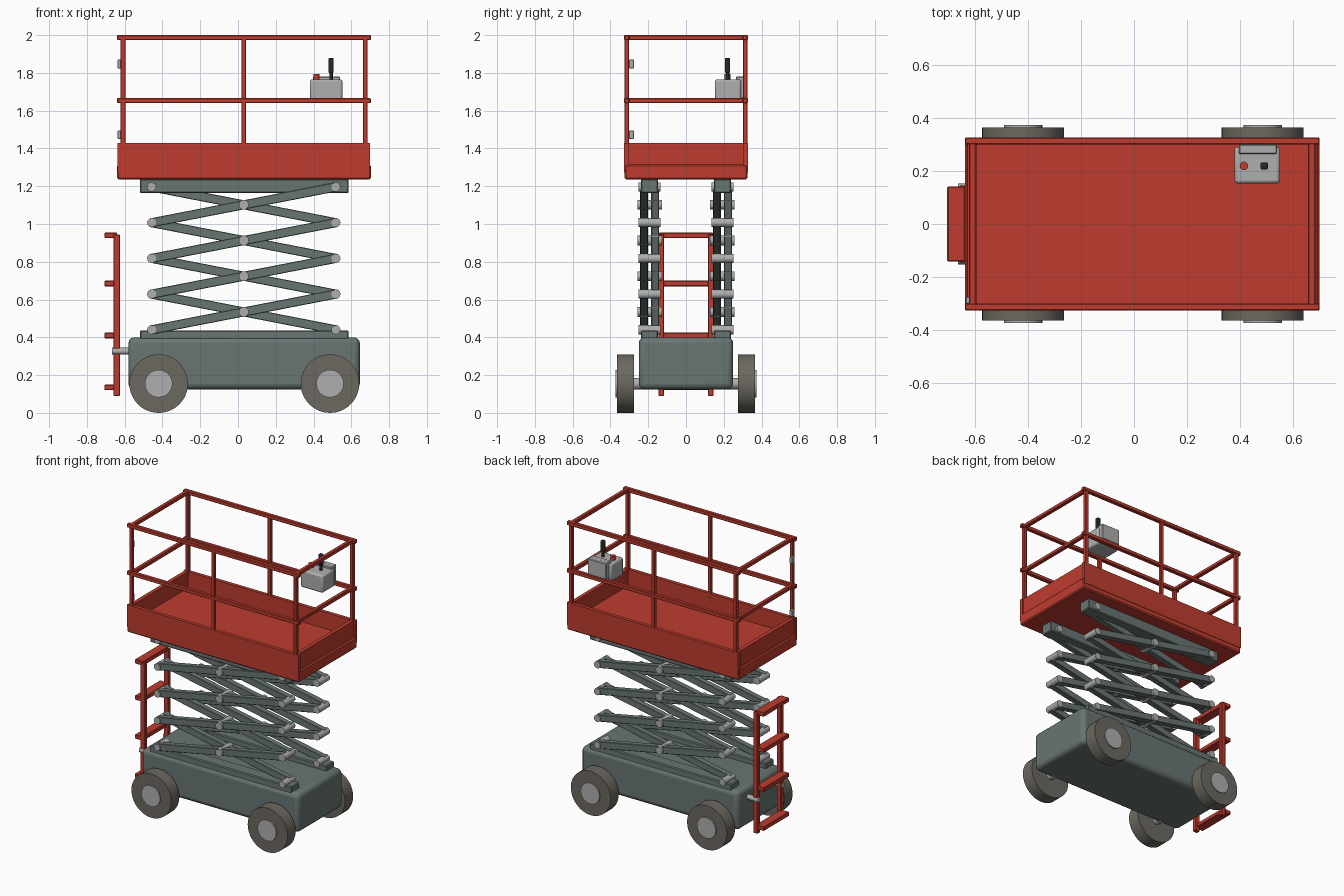
import bpy, math
from mathutils import Vector

if "Cube" in bpy.data.objects:
    bpy.data.objects.remove(bpy.data.objects["Cube"])


def mat(name, r, g, b):
    m = bpy.data.materials.new(name)
    m.diffuse_color = (r, g, b, 1)
    m.use_nodes = True
    m.node_tree.nodes["Principled BSDF"].inputs["Base Color"].default_value = m.diffuse_color
    return m


RED = mat("red_paint", 0.52, 0.045, 0.028)
STEEL = mat("grey_green_steel", 0.14, 0.18, 0.17)
SILVER = mat("bright_metal", 0.42, 0.43, 0.42)
TYRE = mat("tyre_rubber", 0.15, 0.14, 0.115)
BLACK = mat("black_plastic", 0.02, 0.02, 0.022)


def box(name, x, y, z, m, bevel=0.0, seg=1, rot=0.0):
    """Box from (min, max) ranges, optionally bevelled and turned about y."""
    loc = [(a + b) / 2 for a, b in (x, y, z)]
    bpy.ops.mesh.primitive_cube_add(size=1, location=loc, rotation=(0, rot, 0))
    o = bpy.context.object
    o.name = name
    o.scale = [b - a for a, b in (x, y, z)]
    bpy.ops.object.transform_apply(location=False, rotation=False, scale=True)
    o.data.materials.append(m)
    if bevel:
        b = o.modifiers.new("bevel", 'BEVEL')
        b.width, b.segments = bevel, seg
        if seg > 1:
            bpy.ops.object.shade_smooth_by_angle()
    return o


def rod(name, a, b, r, m, n=32):
    """Cylinder between two points."""
    a, b = Vector(a), Vector(b)
    d = b - a
    bpy.ops.mesh.primitive_cylinder_add(vertices=n, radius=r, depth=d.length, location=(a + b) / 2)
    o = bpy.context.object
    o.name = name
    o.rotation_euler = d.to_track_quat('Z', 'Y').to_euler()
    o.data.materials.append(m)
    bpy.ops.object.shade_smooth_by_angle()
    return o


def span(c, half):
    return (c - half, c + half)


# Chassis and wheels
box("chassis", (-0.58, 0.645), (-0.25, 0.25), (0.125, 0.40), STEEL, 0.03, 3)
for s in (-1, 1):
    for x in (-0.42, 0.487):
        z = 0.155
        rod("tyre", (x, s * 0.275, z), (x, s * 0.366, z), 0.155, TYRE, 48)
        rod("wheel_hub", (x, s * 0.30, z), (x, s * 0.374, z), 0.073, SILVER)
        rod("axle_stub", (x, s * 0.22, z), (x, s * 0.28, z), 0.03, SILVER)

# Scissor lift: four stages on each side
XL, XR, Z0, STEP, STAGES = -0.457, 0.518, 0.44, 0.189, 4
XM = (XL + XR) / 2
length = math.hypot(XR - XL, STEP) + 0.02
tilt = math.atan2(STEP, XR - XL)
for s in (-1, 1):
    yc = s * 0.193
    box("base_track", (-0.52, 0.585), span(yc, 0.045), (0.38, 0.437), STEEL, 0.006)
    box("top_track", (-0.52, 0.585), span(yc, 0.045), (1.163, 1.24), STEEL, 0.006)
    for i in range(STAGES):
        zm = Z0 + STEP * (i + 0.5)
        for d in (-1, 1):
            box("scissor_arm", span(XM, length / 2), span(yc + d * 0.03, 0.021),
                span(zm, 0.024), STEEL, 0.003, 1, d * tilt)
        rod("centre_pin", (XM, yc - 0.065, zm), (XM, yc + 0.065, zm), 0.026, SILVER, 24)
    for i in range(STAGES + 1):
        for x in (XL, XR):
            z = Z0 + STEP * i
            rod("end_pin", (x, yc - 0.058, z), (x, yc + 0.058, z), 0.024, SILVER, 24)

# Platform deck and toe boards
box("platform_deck", (-0.64, 0.703), (-0.325, 0.325), (1.235, 1.315), RED, 0.008)
for s in (-1, 1):
    box("side_toe_board", (-0.637, 0.70), sorted((s * 0.303, s * 0.328)), (1.272, 1.43), RED)
for x in ((-0.63, -0.603), (0.663, 0.69)):
    box("end_toe_board", x, (-0.303, 0.303), (1.30, 1.43), RED)

# Guard rails
for s in (-1, 1):
    y = s * 0.314
    for x in (-0.609, 0.031, 0.673):
        box("rail_post", span(x, 0.0125), span(y, 0.0125), (1.40, 1.99), RED, 0.003)
for z in (1.653, 1.987):
    for s in (-1, 1):
        box("side_rail", (-0.64, 0.703), span(s * 0.314, 0.014), span(z, 0.0135), RED, 0.004)
    for x in (-0.611, 0.673):
        box("end_rail", span(x, 0.014), (-0.328, 0.328), span(z, 0.013), RED, 0.004)
for z in (1.472, 1.847):
    box("gate_hinge", (-0.637, -0.612), (-0.302, -0.276), span(z, 0.023), SILVER, 0.003)

# Control box with joystick and stop button
box("control_box", (0.38, 0.553), (0.153, 0.292), (1.642, 1.766), SILVER, 0.012, 2)
box("control_bracket", (0.397, 0.541), (0.265, 0.302), (1.645, 1.78), SILVER, 0.004)
box("control_hook", (0.397, 0.541), (0.295, 0.325), (1.668, 1.78), SILVER, 0.004)
rod("joystick_stem", (0.493, 0.22, 1.76), (0.493, 0.22, 1.83), 0.009, BLACK, 16)
box("joystick_grip", span(0.493, 0.0135), span(0.22, 0.0135), (1.80, 1.88), BLACK, 0.005, 2)
rod("stop_button", (0.416, 0.22, 1.76), (0.416, 0.22, 1.795), 0.016, RED, 24)

# Rear ladder
for s in (-1, 1):
    box("ladder_stile", (-0.66, -0.625), span(s * 0.131, 0.015), (0.09, 0.945), RED, 0.003)
    rod("ladder_bracket", (-0.667, s * 0.135, 0.327), (-0.56, s * 0.135, 0.327), 0.018, SILVER, 24)
for z in (0.135, 0.41, 0.685, 0.94):
    box("ladder_step", (-0.707, -0.64), (-0.142, 0.142), span(z, 0.015), RED, 0.004)
